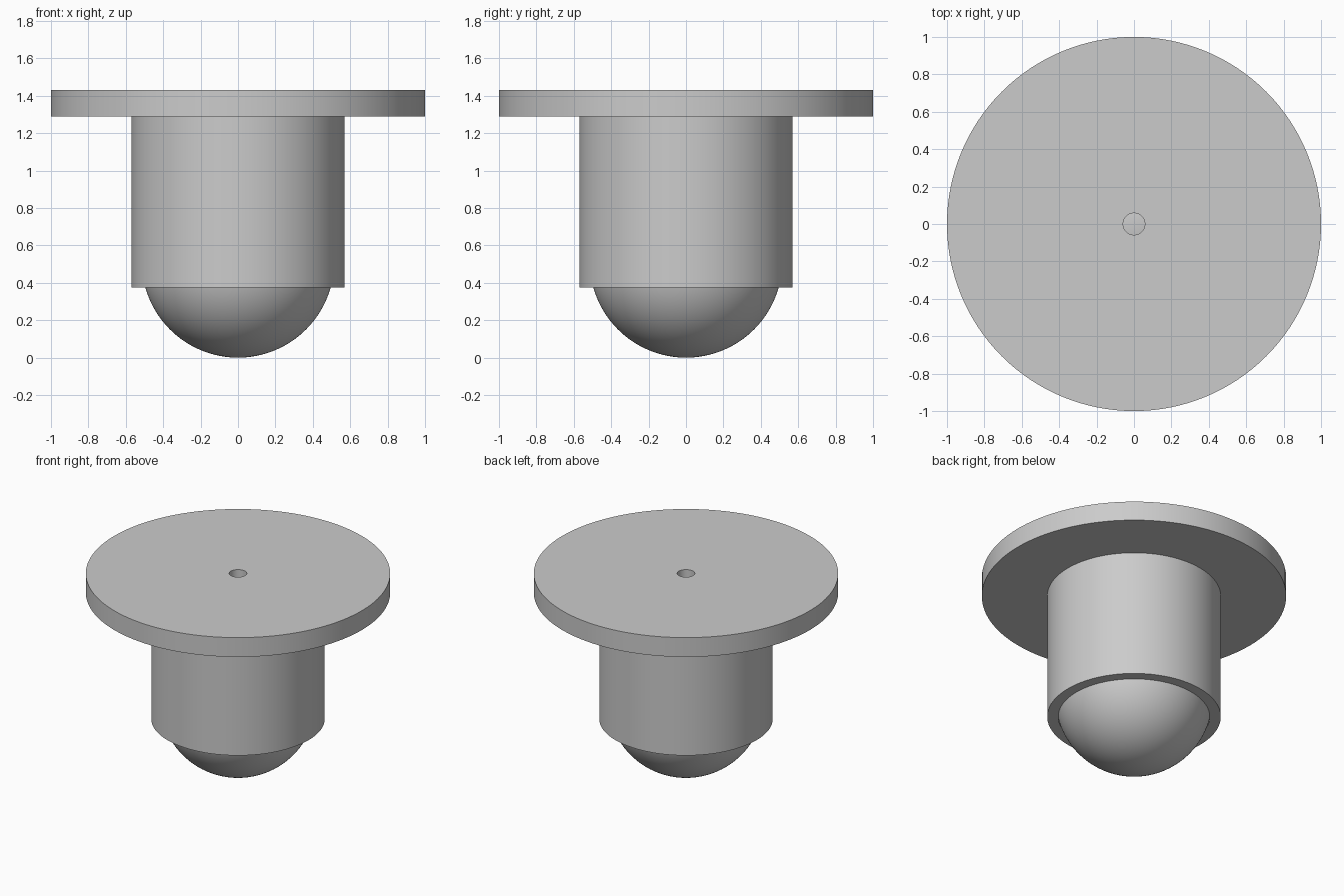
import bpy
import bmesh
import math

cube = bpy.data.objects.get("Cube")
if cube:
    bpy.data.objects.remove(cube, do_unlink=True)

SEGMENTS = 128
BALL_R = 0.515
HOLE_R = 0.058

# One plain grey for the whole unit
grey = bpy.data.materials.new("light_grey")
grey.use_nodes = True
colour = (0.6, 0.6, 0.6, 1)
grey.diffuse_color = colour
grey.node_tree.nodes["Principled BSDF"].inputs["Base Color"].default_value = colour


def lathe(name, profile):
    """Spin a (radius, z) profile around the z axis."""
    bm = bmesh.new()
    verts = [bm.verts.new((r, 0, z)) for r, z in profile]
    edges = [bm.edges.new(pair) for pair in zip(verts, verts[1:])]
    bmesh.ops.spin(bm, geom=verts + edges, cent=(0, 0, 0), axis=(0, 0, 1),
                   angle=math.tau, steps=SEGMENTS, use_duplicate=False)
    bmesh.ops.remove_doubles(bm, verts=bm.verts, dist=0.0001)
    bmesh.ops.recalc_face_normals(bm, faces=bm.faces)
    mesh = bpy.data.meshes.new(name)
    bm.to_mesh(mesh)
    bm.free()
    mesh.materials.append(grey)
    obj = bpy.data.objects.new(name, mesh)
    bpy.context.collection.objects.link(obj)
    bpy.ops.object.select_all(action='DESELECT')
    obj.select_set(True)
    bpy.context.view_layer.objects.active = obj
    bpy.ops.object.shade_smooth_by_angle(angle=math.radians(30))
    return obj


def arc(radius, start, end, steps):
    """Profile arc about the ball centre, angles measured up from -z."""
    return [(radius * math.sin(a), BALL_R - radius * math.cos(a))
            for a in (start + (end - start) * i / steps for i in range(steps + 1))]


# Rolling ball
lathe("ball", arc(BALL_R, 0, math.pi, 64))

# Flanged housing: vent hole, top plate, sleeve, lip and spherical seat
seat_r = BALL_R + 0.002
lip_angle = math.acos((BALL_R - 0.375) / seat_r)
hole_angle = math.pi - math.asin(HOLE_R / seat_r)
seat = arc(seat_r, lip_angle, hole_angle, 40)
outside = [(HOLE_R, 1.43), (1, 1.43), (1, 1.29), (0.57, 1.29), (0.57, 0.375)]
lathe("flanged_housing", outside + seat + outside[:1])
